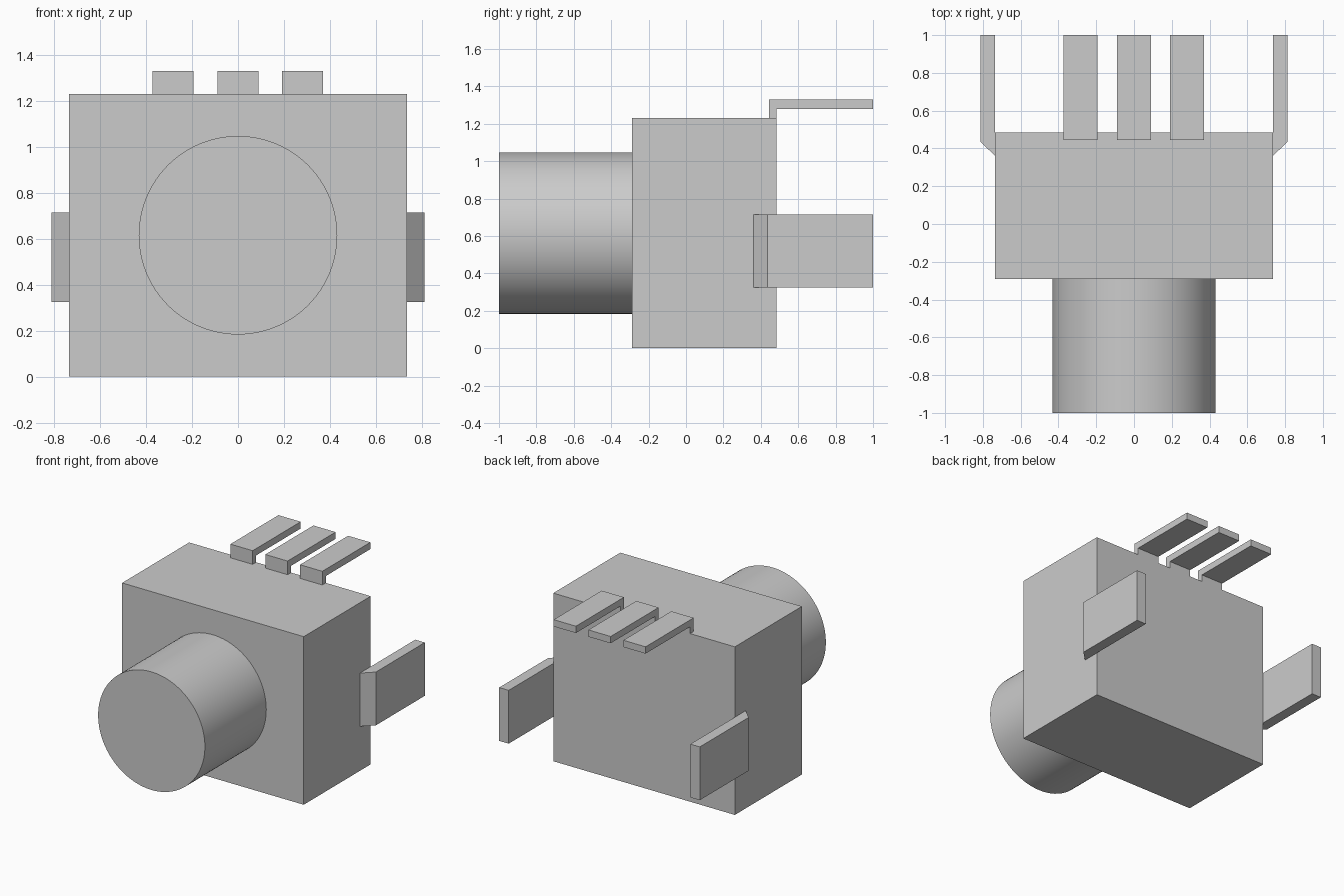
import bpy, bmesh, math
from mathutils import Vector

if "Cube" in bpy.data.objects:
    bpy.data.objects.remove(bpy.data.objects["Cube"])


def extrude_profile(name, points, offset):
    """Make a solid by sweeping a flat profile along an offset."""
    bm = bmesh.new()
    face = bm.faces.new([bm.verts.new(p) for p in points])
    swept = bmesh.ops.extrude_face_region(bm, geom=[face], use_keep_orig=True)
    verts = [g for g in swept["geom"] if isinstance(g, bmesh.types.BMVert)]
    bmesh.ops.translate(bm, verts=verts, vec=Vector(offset))
    bmesh.ops.recalc_face_normals(bm, faces=bm.faces)
    mesh = bpy.data.meshes.new(name)
    bm.to_mesh(mesh)
    bm.free()
    obj = bpy.data.objects.new(name, mesh)
    bpy.context.collection.objects.link(obj)
    return obj


# Switch housing
bpy.ops.mesh.primitive_cube_add(size=1, location=(0, 0.0975, 0.615))
housing = bpy.context.object
housing.name = "housing"
housing.scale = (1.47, 0.775, 1.23)
bpy.ops.object.transform_apply(location=False, rotation=False, scale=True)

# Round push button on the front
bpy.ops.mesh.primitive_cylinder_add(
    vertices=96, radius=0.432, depth=0.71,
    location=(0, -0.645, 0.615), rotation=(math.pi / 2, 0, 0))
bpy.context.object.name = "button"
bpy.ops.object.shade_smooth_by_angle(angle=math.radians(30))

# Three bent contact pins along the top rear edge
pin_profile = [(0.445, 1.23), (0.445, 1.33), (1.0, 1.33),
               (1.0, 1.28), (0.485, 1.28), (0.485, 1.23)]
for i, x in enumerate((-0.283, 0, 0.281)):
    extrude_profile(f"contact_pin_{i + 1}",
                    [(x - 0.09, y, z) for y, z in pin_profile], (0.18, 0, 0))

# Chamfered mounting tabs, mirrored across the housing
tab_profile = [(0.735, 0.36), (0.812, 0.435), (0.812, 1.0), (0.735, 1.0)]
tabs = extrude_profile("mounting_tabs",
                       [(x, y, 0.325) for x, y in tab_profile], (0, 0, 0.39))
tabs.modifiers.new("mirror", "MIRROR").use_axis[0] = True
